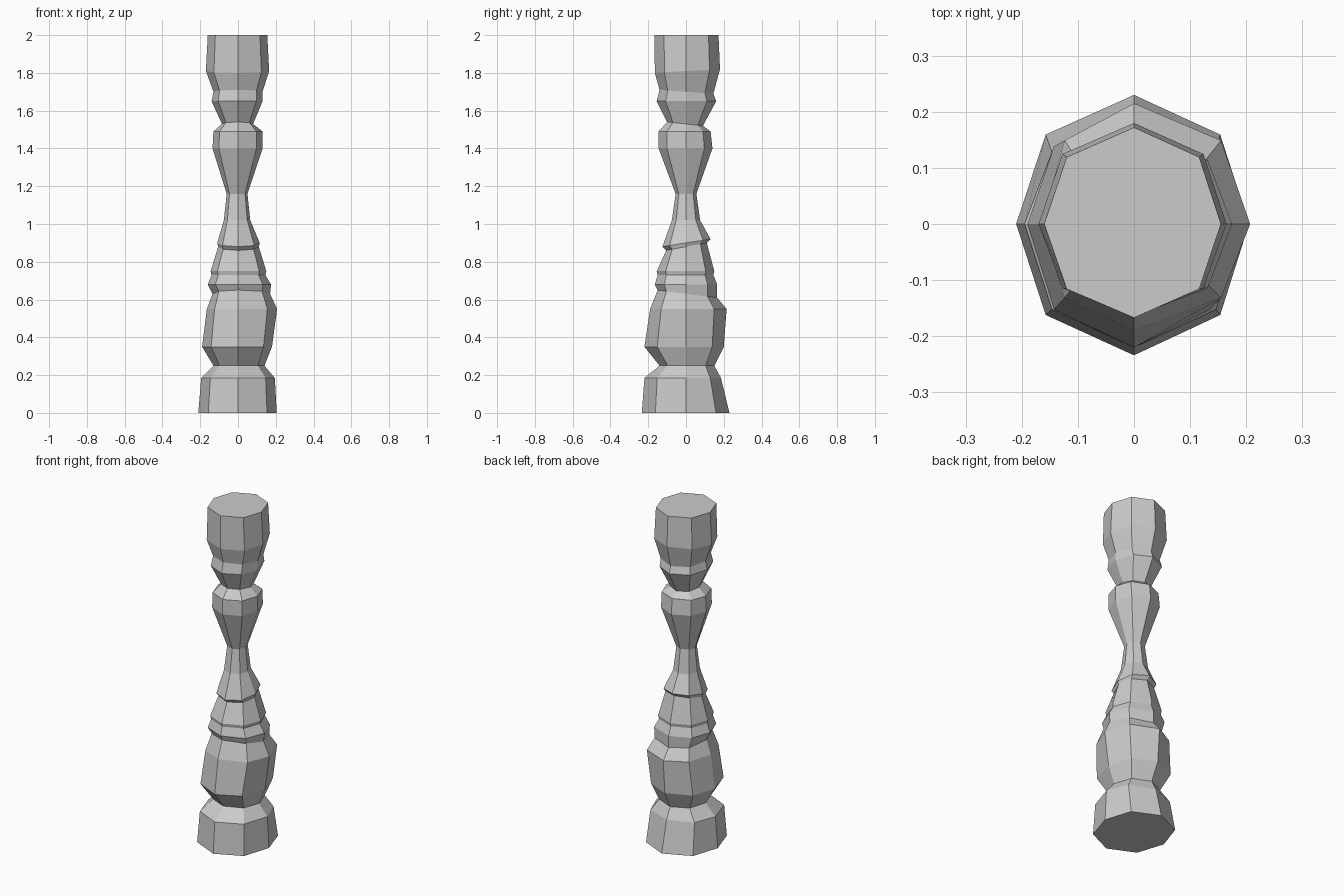
import bpy
import bmesh
from math import cos, sin, pi

default_cube = bpy.data.objects.get("Cube")
if default_cube:
    bpy.data.objects.remove(default_cube, do_unlink=True)

# Plain stone-grey material
grey = bpy.data.materials.new("plain_grey")
grey.use_nodes = True
grey_colour = (0.6, 0.6, 0.6, 1)
grey.diffuse_color = grey_colour
shader = next(node for node in grey.node_tree.nodes if node.type == "BSDF_PRINCIPLED")
shader.inputs["Base Color"].default_value = grey_colour

# Turned profile: height, reach to right, left, front, back, and backward tilt
PROFILE = [
    (0, .21, .205, .234, .23, 0),
    (.185, .195, .195, .22, .185, 0),
    (.25, .13, .14, .14, .15, 0),
    (.35, .19, .18, .22, .2, 0),
    (.55, .165, .207, .19, .215, 0),
    (.63, .135, .17, .15, .165, -.02),
    (.68, .16, .175, .165, .165, 0),
    (.73, .14, .145, .15, .145, 0),
    (.75, .145, .15, .155, .15, 0),
    (.88, .105, .11, .105, .11, .02),
    (.9, .11, .115, .125, .13, .02),
    (1.02, .075, .065, .075, .075, 0),
    (1.16, .06, .05, .055, .055, 0),
    (1.4, .135, .13, .145, .14, 0),
    (1.49, .13, .13, .145, .13, 0),
    (1.53, .085, .08, .1, .09, -.01),
    (1.65, .14, .13, .155, .16, 0),
    (1.7, .13, .13, .14, .145, -.01),
    (1.81, .17, .165, .165, .18, .01),
    (2, .16, .155, .167, .172, 0),
]
SIDES = 8


def add_ring(mesh, height, right, left, front, back, tilt):
    """Add one slightly uneven octagonal ring with corners on the axes."""
    ring = []
    for corner in range(SIDES):
        angle = 2 * pi * corner / SIDES
        across, along = cos(angle), sin(angle)
        if corner % 2:
            across *= 1.06
            along *= .98
        x = across * (left if across > 0 else right)
        y = along * (back if along > 0 else front)
        ring.append(mesh.verts.new((x, y, height + tilt * along)))
    return ring


# Faceted spindle, skinned ring by ring and capped at both ends
mesh = bmesh.new()
rings = [add_ring(mesh, *row) for row in PROFILE]
for lower, upper in zip(rings, rings[1:]):
    for side in range(SIDES):
        following = (side + 1) % SIDES
        mesh.faces.new((lower[side], lower[following], upper[following], upper[side]))
mesh.faces.new(list(reversed(rings[0])))
mesh.faces.new(rings[-1])
bmesh.ops.recalc_face_normals(mesh, faces=mesh.faces)

spindle_mesh = bpy.data.meshes.new("turned_spindle")
mesh.to_mesh(spindle_mesh)
mesh.free()
spindle_mesh.materials.append(grey)
spindle = bpy.data.objects.new("turned_spindle", spindle_mesh)
bpy.context.collection.objects.link(spindle)
